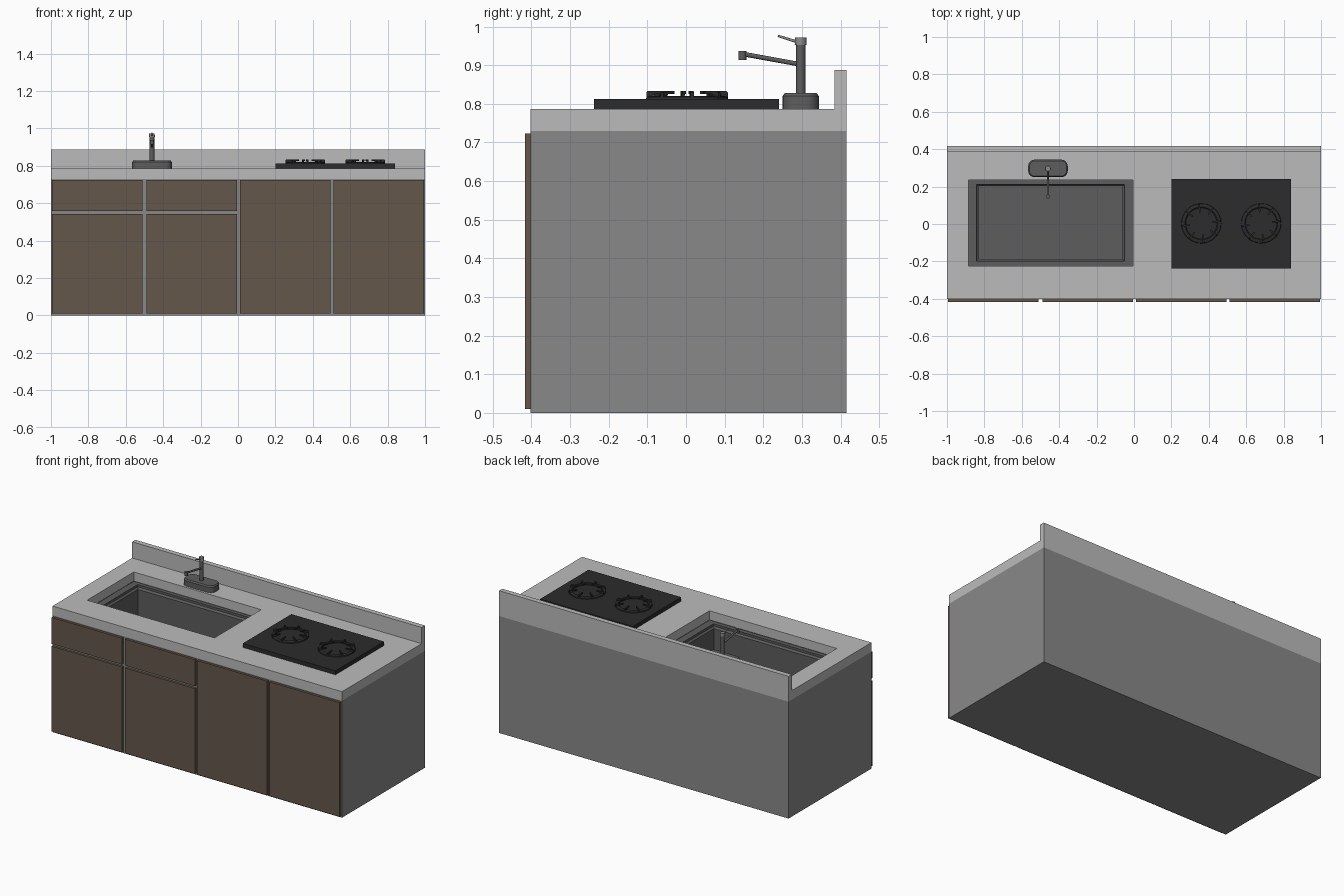
import bpy, bmesh, math
from mathutils import Vector

if "Cube" in bpy.data.objects:
    bpy.data.objects.remove(bpy.data.objects["Cube"])


def material(name, rgb):
    m = bpy.data.materials.new(name)
    m.diffuse_color = (*rgb, 1)
    m.use_nodes = True
    m.node_tree.nodes["Principled BSDF"].inputs["Base Color"].default_value = m.diffuse_color
    return m


BROWN = material("brown_wood", (0.13, 0.095, 0.07))
BLACK = material("black_glass", (0.025, 0.025, 0.026))
STEEL = material("dark_steel", (0.11, 0.11, 0.11))
GREY = material("cabinet_grey", (0.25, 0.25, 0.25))
LIGHT = material("counter_grey", (0.5, 0.5, 0.5))


def finish(name, bm, mat, smooth=False):
    bmesh.ops.recalc_face_normals(bm, faces=bm.faces)
    me = bpy.data.meshes.new(name)
    bm.to_mesh(me)
    bm.free()
    ob = bpy.data.objects.new(name, me)
    bpy.context.collection.objects.link(ob)
    me.materials.append(mat)
    if smooth:
        bpy.ops.object.select_all(action='DESELECT')
        ob.select_set(True)
        bpy.context.view_layer.objects.active = ob
        bpy.ops.object.shade_smooth_by_angle(angle=math.radians(35))
    return ob


def loft(name, rings, mat, cap_first=True, cap_last=True, smooth=False):
    """Skin a stack of equal-length point loops."""
    bm = bmesh.new()
    vs = [[bm.verts.new(p) for p in r] for r in rings]
    n = len(vs[0])
    for a, b in zip(vs, vs[1:]):
        for i in range(n):
            bm.faces.new((a[i], a[(i + 1) % n], b[(i + 1) % n], b[i]))
    if cap_first:
        bm.faces.new(vs[0])
    if cap_last:
        bm.faces.new(vs[-1])
    return finish(name, bm, mat, smooth)


def rect(x0, x1, y0, y1, z):
    return [(x0, y0, z), (x1, y0, z), (x1, y1, z), (x0, y1, z)]


def box(name, x0, x1, y0, y1, z0, z1, mat):
    return loft(name, [rect(x0, x1, y0, y1, z0), rect(x0, x1, y0, y1, z1)], mat)


def round_rect(cx, cy, hx, hy, r, z, steps=5):
    pts = []
    for k, (sx, sy) in enumerate(((1, 1), (-1, 1), (-1, -1), (1, -1))):
        for i in range(steps + 1):
            a = math.pi / 2 * (k + i / steps)
            pts.append((cx + sx * (hx - r) + r * math.cos(a),
                        cy + sy * (hy - r) + r * math.sin(a), z))
    return pts


def rod(name, p, q, r0, r1, mat, sides=16):
    p, q = Vector(p), Vector(q)
    rot = (q - p).to_track_quat('Z', 'Y')
    rings = [[c + rot @ Vector((r * math.cos(t), r * math.sin(t), 0))
              for t in (math.tau * i / sides for i in range(sides))]
             for c, r in ((p, r0), (q, r1))]
    return loft(name, rings, mat, smooth=True)


# Cabinet carcass, open under the worktop
loft("cabinet", [rect(-1, 1, -0.402, 0.416, 0), rect(-1, 1, -0.402, 0.416, 0.73)],
     GREY, cap_last=False)

# Worktop and upstand as one profile, with the sink opening cut out
profile = [(-0.402, 0.73), (0.416, 0.73), (0.416, 0.888), (0.384, 0.888),
           (0.384, 0.787), (-0.402, 0.787)]
counter = loft("worktop", [[(x, y, z) for y, z in profile] for x in (-1, 1)], LIGHT)
cutter = box("sink_cutter", -0.885, -0.005, -0.225, 0.236, 0.6, 0.85, LIGHT)
cutter.hide_render = True
mod = counter.modifiers.new("sink_opening", 'BOOLEAN')
mod.operation, mod.object, mod.solver = 'DIFFERENCE', cutter, 'EXACT'
bpy.context.view_layer.objects.active = counter
bpy.ops.object.modifier_apply(modifier=mod.name)
bpy.data.objects.remove(cutter)

# Sink: ledge, small step, basin walls and floor
loft("sink_basin", [rect(-0.885, -0.005, -0.225, 0.236, 0.729),
                    rect(-0.842, -0.052, -0.197, 0.212, 0.729),
                    rect(-0.842, -0.052, -0.197, 0.212, 0.715),
                    rect(-0.832, -0.062, -0.187, 0.202, 0.705),
                    rect(-0.832, -0.062, -0.187, 0.202, 0.5)],
     STEEL, cap_first=False)

# Door and drawer fronts
for i in range(4):
    x0 = -0.995 + 0.5 * i if i == 0 else -0.99 + 0.5 * i
    x1 = x0 + 0.484
    if i < 2:
        box(f"drawer_front_{i + 1}", x0, x1, -0.417, -0.402, 0.558, 0.723, BROWN)
        box(f"door_{i + 1}", x0, x1, -0.417, -0.402, 0.01, 0.543, BROWN)
    else:
        box(f"door_{i + 1}", x0, x1, -0.417, -0.402, 0.01, 0.723, BROWN)

# Cooktop plate
box("cooktop", 0.2, 0.84, -0.238, 0.241, 0.787, 0.812, BLACK)

# Burners: low ring plus eight pan supports each
for n, cx in enumerate((0.36, 0.68), 1):
    cy = 0.003
    rings = [[(cx + r * math.cos(t), cy + r * math.sin(t), z)
              for t in (math.tau * i / 32 for i in range(32))]
             for r, z in ((0.107, 0.811), (0.105, 0.818), (0.098, 0.821),
                          (0.088, 0.821), (0.084, 0.818), (0.083, 0.811))]
    loft(f"burner_ring_{n}", rings, BLACK, False, False, smooth=True)
    bm = bmesh.new()
    for k in range(8):
        a = math.tau * k / 8 + math.radians(7)
        d, s = Vector((math.cos(a), math.sin(a), 0)), Vector((-math.sin(a), math.cos(a), 0))
        side = [(0.06, 0.826), (0.06, 0.833), (0.102, 0.833), (0.106, 0.829),
                (0.106, 0.811), (0.092, 0.811), (0.086, 0.826)]
        loops = [[bm.verts.new(Vector((cx, cy, z)) + d * r + s * w) for r, z in side]
                 for w in (-0.0045, 0.0045)]
        for f in loops:
            bm.faces.new(f)
        for i in range(7):
            j = (i + 1) % 7
            bm.faces.new((loops[0][i], loops[0][j], loops[1][j], loops[1][i]))
    finish(f"pan_supports_{n}", bm, BLACK)

# Tap: rounded base, column, spout, nozzle, head and lever
tx, ty = -0.46, 0.297
loft("tap_base", [round_rect(tx, ty, hx, hy, r, z) for hx, hy, r, z in
                  ((0.106, 0.047, 0.035, 0.787), (0.106, 0.047, 0.035, 0.82),
                   (0.1, 0.041, 0.03, 0.828))], STEEL, smooth=True)
rod("tap_column", (tx, ty, 0.826), (tx, ty, 0.955), 0.0125, 0.0125, STEEL)
rod("tap_spout", (tx, ty, 0.902), (tx, 0.148, 0.929), 0.006, 0.006, STEEL)
rod("tap_nozzle", (tx, 0.146, 0.914), (tx, 0.146, 0.937), 0.0105, 0.0105, STEEL)
rod("tap_head", (tx, ty, 0.953), (tx, ty, 0.972), 0.0155, 0.0145, GREY)
rod("tap_lever", (tx, ty - 0.005, 0.959), (tx, 0.238, 0.976), 0.004, 0.003, GREY)
